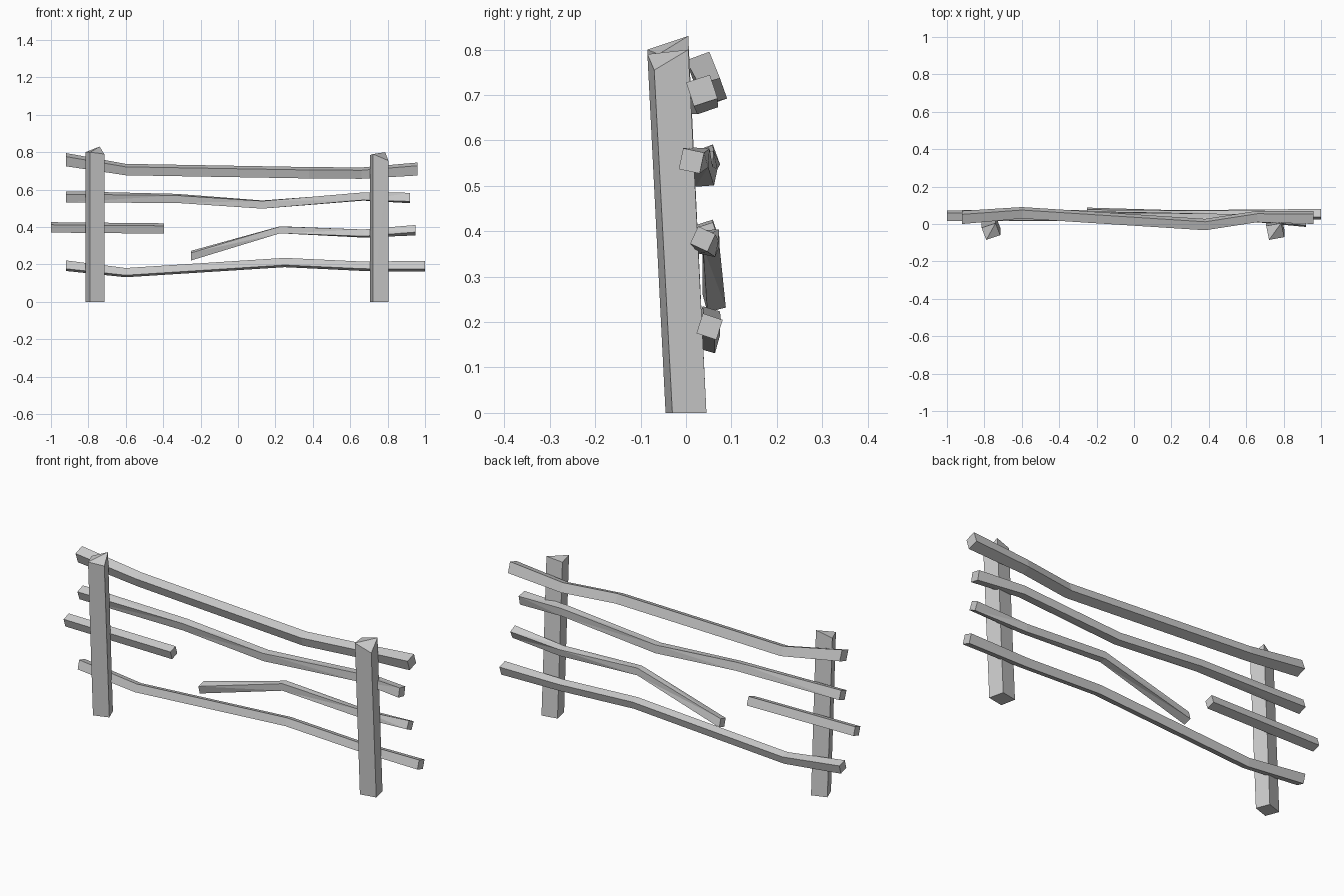
import bpy, bmesh
from math import sin, cos, radians, pi, sqrt
from mathutils import Vector

cube = bpy.data.objects.get("Cube")
if cube:
    bpy.data.objects.remove(cube)

# Single weathered wood colour
wood = bpy.data.materials.new("weathered_grey")
wood.use_nodes = True
colour = (0.6, 0.6, 0.6, 1)
wood.diffuse_color = colour
wood.node_tree.nodes["Principled BSDF"].inputs["Base Color"].default_value = colour


def loft(name, rings):
    """Skin a run of four-cornered rings and cap both ends."""
    bm = bmesh.new()
    loops = [[bm.verts.new(p) for p in ring] for ring in rings]
    for a, b in zip(loops, loops[1:]):
        for i in range(4):
            j = (i + 1) % 4
            bm.faces.new((a[i], a[j], b[j], b[i]))
    bm.faces.new(loops[0][::-1])
    bm.faces.new(loops[-1])
    # Twisted faces become clean flat triangles
    bmesh.ops.triangulate(bm, faces=bm.faces[:])
    bmesh.ops.recalc_face_normals(bm, faces=bm.faces[:])
    bmesh.ops.dissolve_limit(bm, angle_limit=radians(1), verts=bm.verts[:], edges=bm.edges[:])
    mesh = bpy.data.meshes.new(name)
    bm.to_mesh(mesh)
    bm.free()
    mesh.materials.append(wood)
    obj = bpy.data.objects.new(name, mesh)
    bpy.context.collection.objects.link(obj)
    return obj


def rail(name, path, size, roll_start, roll_end):
    """Square bar along x, thinner in the middle, twisting between its ends."""
    rings = []
    last = len(path) - 1
    for k, point in enumerate(path):
        roll = radians(roll_start + (roll_end - roll_start) * k / last)
        width = size if k in (0, last) else size * 0.87
        radius = width / sqrt(2)
        ring = []
        for i in range(4):
            angle = roll + pi / 4 + i * pi / 2
            ring.append(Vector(point) + Vector((0, radius * cos(angle), radius * sin(angle))))
        rings.append(ring)
    return loft(name, rings)


def post(name, x, corners, heights, lean):
    """Upright with a roughly broken, uneven top, leaning to the front."""
    bottom = [(x + cx, cy, 0) for cx, cy in corners]
    top = [(x + cx, cy + lean, h) for (cx, cy), h in zip(corners, heights)]
    return loft(name, [bottom, top])


# Posts: corners run front, right, back, left
post("right_post", -0.765,
     [(-0.025, -0.045), (0.05, -0.02), (0.025, 0.045), (-0.05, 0.02)],
     [0.8, 0.79, 0.83, 0.8], -0.04)
post("left_post", 0.757,
     [(-0.035, -0.045), (0.047, -0.03), (0.03, 0.045), (-0.05, 0.03)],
     [0.79, 0.755, 0.8, 0.785], -0.04)

# Crooked rails from top to bottom
rail("top_rail",
     [(-0.92, 0.035, 0.76), (-0.6, 0.06, 0.707), (0.38, -0.003, 0.69),
      (0.66, 0.04, 0.688), (0.96, 0.035, 0.71)], 0.055, 20, 18)
rail("upper_middle_rail",
     [(-0.92, 0.045, 0.561), (-0.33, 0.045, 0.553), (0.13, 0.04, 0.52),
      (0.67, 0.03, 0.563), (0.92, 0.012, 0.555)], 0.047, 20, -12)
rail("broken_rail_short", [(-1, 0.045, 0.398), (-0.395, 0.045, 0.392)], 0.044, 18, 18)
rail("broken_rail_long",
     [(-0.25, 0.062, 0.247), (0.225, 0.055, 0.385), (0.67, 0.05, 0.365),
      (0.95, 0.037, 0.383)], 0.042, 15, -25)
rail("bottom_rail",
     [(-0.92, 0.045, 0.193), (-0.6, 0.05, 0.156), (0.25, 0.05, 0.21),
      (0.67, 0.052, 0.19), (1, 0.052, 0.19)], 0.046, -15, -18)
